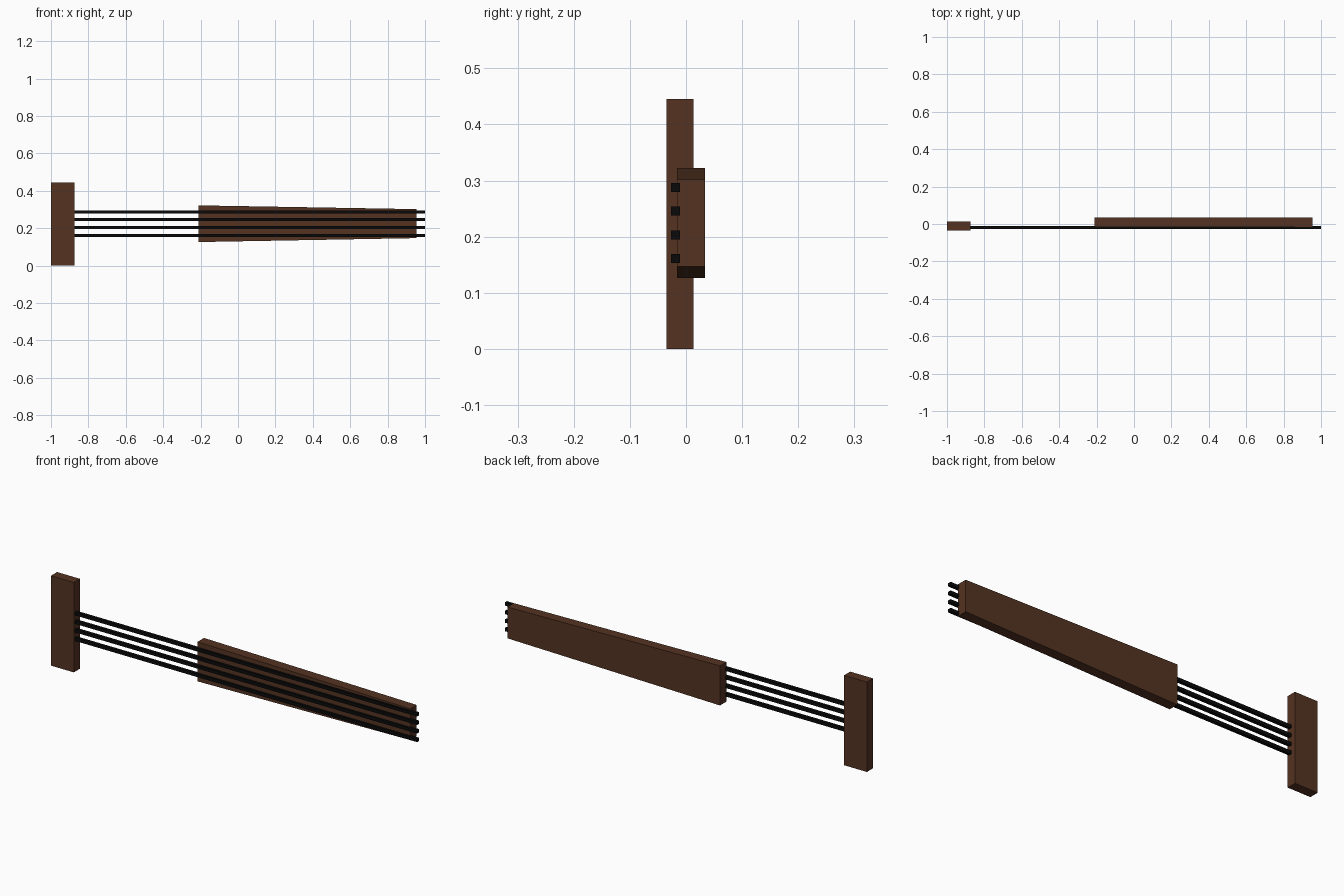
import bpy

if "Cube" in bpy.data.objects:
    bpy.data.objects.remove(bpy.data.objects["Cube"])


def material(name, color):
    m = bpy.data.materials.new(name)
    m.diffuse_color = (*color, 1)
    m.use_nodes = True
    m.node_tree.nodes["Principled BSDF"].inputs["Base Color"].default_value = m.diffuse_color
    return m


wood = material("dark_wood", (0.09, 0.033, 0.016))
black = material("black_string", (0.003, 0.003, 0.003))


def tapered_bar(name, x, y, z_left, z_right, mat):
    """Bar along x whose height range can differ at its two ends."""
    verts = []
    for xe, (z0, z1) in zip(x, (z_left, z_right)):
        verts += [(xe, y[0], z0), (xe, y[1], z0), (xe, y[1], z1), (xe, y[0], z1)]
    faces = [(0, 3, 2, 1), (4, 5, 6, 7)]
    faces += [(i, (i + 1) % 4, (i + 1) % 4 + 4, i + 4) for i in range(4)]
    mesh = bpy.data.meshes.new(name)
    mesh.from_pydata(verts, [], faces)
    mesh.materials.append(mat)
    obj = bpy.data.objects.new(name, mesh)
    bpy.context.collection.objects.link(obj)
    return obj


# Upright block that anchors the strings
tapered_bar("bridge", (-1.0, -0.875), (-0.035, 0.013), (0, 0.445), (0, 0.445), wood)

# Tapering board behind the strings
tapered_bar("fingerboard", (-0.21, 0.955), (-0.016, 0.034),
            (0.126, 0.322), (0.147, 0.302), wood)

# Four square strings
for i in range(4):
    zc = 0.161 + i * 0.0422
    z = (zc - 0.008, zc + 0.008)
    tapered_bar(f"string_{i + 1}", (-0.885, 1.0), (-0.027, -0.011), z, z, black)
